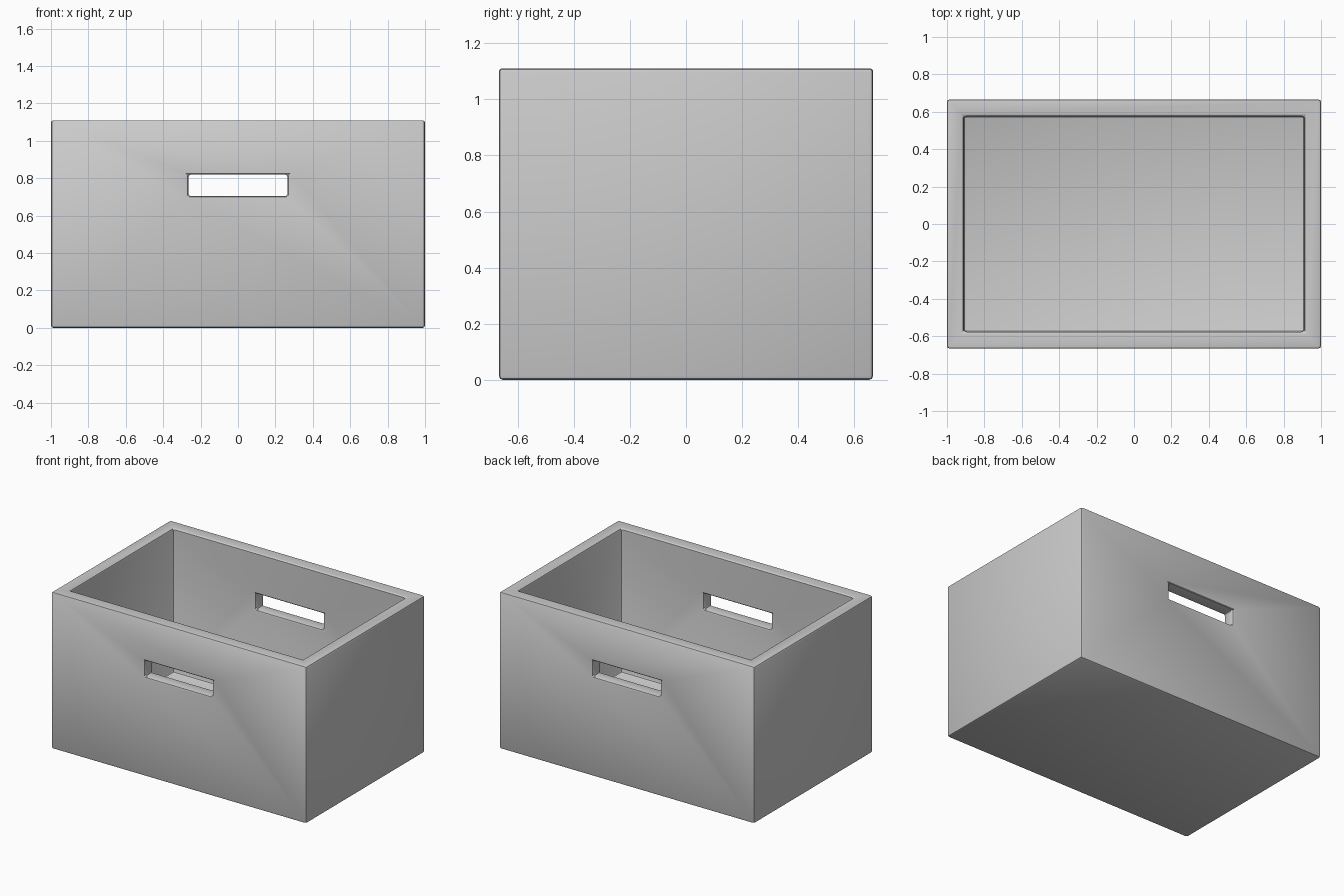
import bpy
import math

if "Cube" in bpy.data.objects:
    bpy.data.objects.remove(bpy.data.objects["Cube"])


def box(name, size, center):
    bpy.ops.mesh.primitive_cube_add(size=1, location=center)
    ob = bpy.context.object
    ob.name = name
    ob.scale = size
    bpy.ops.object.transform_apply(location=True, rotation=False, scale=True)
    return ob


W, D, H = 2.0, 1.333, 1.11   # outer size
T = 0.09                     # wall and floor thickness

# crate body
crate = box("crate", (W, D, H), (0, 0, H / 2))

# cutters: open interior, and one slot through both long walls for the handles
cutters = [
    box("interior_cutter", (W - 2 * T, D - 2 * T, H), (0, 0, H / 2 + T)),
    box("handle_cutter", (0.53, D + 1, 0.115), (0, 0, 0.762)),
]
for c in cutters:
    c.hide_render = True
    c.hide_viewport = False
    c.display_type = 'WIRE'
    m = crate.modifiers.new(c.name, 'BOOLEAN')
    m.operation = 'DIFFERENCE'
    m.solver = 'EXACT'
    m.object = c

# softened edges everywhere
bev = crate.modifiers.new("soft_edges", 'BEVEL')
bev.width = 0.014
bev.segments = 2
bev.limit_method = 'ANGLE'
bev.angle_limit = math.radians(40)

# bake the modifiers and drop the cutters
bpy.ops.object.select_all(action='DESELECT')
crate.select_set(True)
bpy.context.view_layer.objects.active = crate
for m in list(crate.modifiers):
    bpy.ops.object.modifier_apply(modifier=m.name)
for c in cutters:
    bpy.data.objects.remove(c, do_unlink=True)
bpy.ops.object.shade_smooth_by_angle(angle=math.radians(30))
